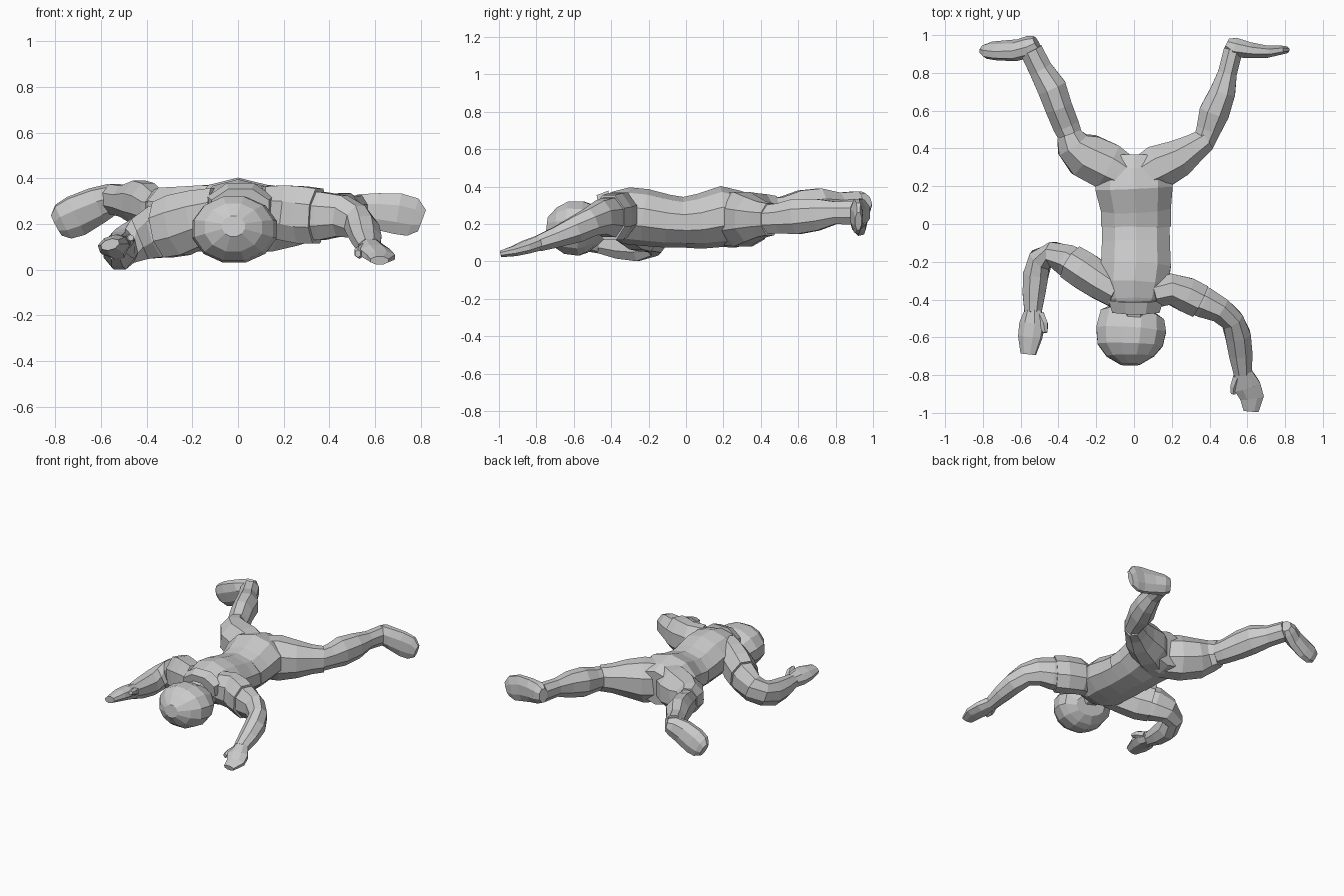
import bpy, bmesh, math
from mathutils import Vector


def loft(name, rings, sides=8, roll=0.0):
    """Faceted tube. Each ring: (x, y, z, width, height), square to the path."""
    pts = [Vector(r[:3]) for r in rings]
    n = len(rings)
    k = 1 / math.cos(math.pi / sides)
    bm = bmesh.new()
    loops = []
    for i, r in enumerate(rings):
        d = Vector((0, 0, 0))
        if i > 0:
            d += (pts[i] - pts[i - 1]).normalized()
        if i < n - 1:
            d += (pts[i + 1] - pts[i]).normalized()
        d.normalize()
        side = d.cross(Vector((0, 0, 1))).normalized()
        up = side.cross(d)
        c, s = math.cos(roll), math.sin(roll)
        side, up = side * c + up * s, up * c - side * s
        angles = [2 * math.pi * (j + 0.5) / sides for j in range(sides)]
        loops.append([bm.verts.new(pts[i] + side * (r[3] / 2 * k * math.cos(a))
                                   + up * (r[4] / 2 * k * math.sin(a))) for a in angles])
    for a, b in zip(loops, loops[1:]):
        for j in range(sides):
            j2 = (j + 1) % sides
            bm.faces.new((a[j], a[j2], b[j2], b[j]))
    bm.faces.new(loops[0])
    bm.faces.new(loops[-1])
    bmesh.ops.recalc_face_normals(bm, faces=bm.faces)
    me = bpy.data.meshes.new(name)
    bm.to_mesh(me)
    bm.free()
    ob = bpy.data.objects.new(name, me)
    bpy.context.collection.objects.link(ob)
    return ob


# shirt and shorts, lying face down
loft("shirt", [
    (0, -0.46, 0.27, 0.20, 0.16), (0, -0.41, 0.26, 0.31, 0.22),
    (0, -0.32, 0.245, 0.36, 0.29), (0.01, -0.22, 0.235, 0.37, 0.29),
    (0.01, -0.10, 0.215, 0.36, 0.27), (0.01, 0.03, 0.205, 0.355, 0.25)], 10)
loft("shorts_waist", [
    (0.01, -0.01, 0.207, 0.37, 0.26), (0.01, 0.08, 0.215, 0.37, 0.28),
    (0, 0.19, 0.24, 0.41, 0.31), (0, 0.28, 0.225, 0.40, 0.29),
    (0, 0.36, 0.22, 0.26, 0.24)], 10)

# head, neck and collar
loft("neck", [(0, -0.38, 0.25, 0.17, 0.16), (0, -0.54, 0.2, 0.16, 0.16)])
loft("collar", [(0.01, -0.40, 0.28, 0.29, 0.2), (0.01, -0.465, 0.27, 0.25, 0.17)])
loft("head", [
    (0.0, -0.45, 0.14, 0.2, 0.13), (-0.01, -0.49, 0.165, 0.34, 0.25),
    (-0.015, -0.56, 0.175, 0.37, 0.29), (-0.02, -0.64, 0.18, 0.345, 0.28),
    (-0.02, -0.70, 0.185, 0.25, 0.21), (-0.02, -0.745, 0.19, 0.10, 0.09)], 12)

# left arm, folded with the elbow out
loft("left_sleeve", [
    (-0.08, -0.365, 0.25, 0.17, 0.22), (-0.17, -0.31, 0.225, 0.19, 0.25),
    (-0.26, -0.25, 0.195, 0.2, 0.27), (-0.33, -0.205, 0.175, 0.19, 0.25)])
loft("left_arm", [
    (-0.22, -0.27, 0.2, 0.17, 0.23), (-0.35, -0.195, 0.165, 0.17, 0.23),
    (-0.43, -0.16, 0.135, 0.13, 0.19), (-0.495, -0.19, 0.105, 0.13, 0.16),
    (-0.52, -0.27, 0.083, 0.135, 0.165), (-0.53, -0.37, 0.085, 0.12, 0.14),
    (-0.535, -0.47, 0.095, 0.09, 0.10)])
loft("left_hand", [
    (-0.53, -0.46, 0.095, 0.09, 0.1), (-0.54, -0.53, 0.105, 0.13, 0.09),
    (-0.55, -0.6, 0.11, 0.125, 0.075), (-0.56, -0.69, 0.11, 0.08, 0.045)], 8, -0.3)
loft("left_thumb", [
    (-0.5, -0.48, 0.11, 0.05, 0.05), (-0.478, -0.53, 0.13, 0.045, 0.045),
    (-0.47, -0.575, 0.14, 0.025, 0.025)], 6)

# right arm, reaching forward
loft("right_sleeve", [
    (0.1, -0.37, 0.26, 0.15, 0.21), (0.19, -0.345, 0.25, 0.165, 0.24),
    (0.28, -0.375, 0.24, 0.185, 0.25), (0.35, -0.41, 0.235, 0.18, 0.24)])
loft("right_arm", [
    (0.24, -0.36, 0.24, 0.15, 0.21), (0.37, -0.415, 0.235, 0.165, 0.21),
    (0.455, -0.455, 0.235, 0.135, 0.18), (0.52, -0.51, 0.21, 0.12, 0.15),
    (0.55, -0.59, 0.17, 0.135, 0.14), (0.565, -0.69, 0.13, 0.125, 0.11),
    (0.575, -0.79, 0.095, 0.095, 0.085)])
loft("right_hand", [
    (0.575, -0.78, 0.1, 0.09, 0.08), (0.6, -0.86, 0.075, 0.14, 0.07),
    (0.625, -0.92, 0.055, 0.125, 0.055), (0.62, -0.99, 0.04, 0.08, 0.035)])
loft("right_thumb", [
    (0.55, -0.81, 0.09, 0.05, 0.05), (0.53, -0.86, 0.075, 0.04, 0.05),
    (0.525, -0.9, 0.07, 0.025, 0.03)], 6)

# thighs, with the short legs flaring out before the knee
loft("left_thigh", [
    (-0.02, 0.24, 0.225, 0.2, 0.28), (-0.14, 0.305, 0.225, 0.25, 0.29),
    (-0.26, 0.365, 0.24, 0.24, 0.25), (-0.325, 0.42, 0.26, 0.18, 0.20),
    (-0.345, 0.475, 0.26, 0.13, 0.18)])
loft("right_thigh", [
    (0.02, 0.24, 0.225, 0.2, 0.28), (0.13, 0.30, 0.225, 0.24, 0.29),
    (0.24, 0.35, 0.225, 0.20, 0.24), (0.32, 0.405, 0.225, 0.15, 0.19),
    (0.385, 0.45, 0.225, 0.12, 0.17)])

# lower legs
loft("left_calf", [
    (-0.325, 0.44, 0.26, 0.12, 0.15), (-0.36, 0.52, 0.265, 0.14, 0.16),
    (-0.40, 0.62, 0.285, 0.145, 0.19), (-0.435, 0.72, 0.295, 0.155, 0.19),
    (-0.495, 0.82, 0.3, 0.125, 0.135), (-0.545, 0.92, 0.31, 0.12, 0.13)])
loft("right_calf", [
    (0.365, 0.42, 0.225, 0.11, 0.15), (0.395, 0.5, 0.23, 0.13, 0.16),
    (0.425, 0.59, 0.24, 0.16, 0.19), (0.47, 0.7, 0.25, 0.135, 0.17),
    (0.495, 0.8, 0.26, 0.1, 0.12), (0.525, 0.92, 0.26, 0.10, 0.13)])

# feet, turned out with the soles facing back
loft("left_foot", [
    (-0.515, 0.96, 0.32, 0.07, 0.09), (-0.55, 0.94, 0.31, 0.105, 0.13),
    (-0.62, 0.92, 0.28, 0.10, 0.16), (-0.71, 0.918, 0.235, 0.09, 0.18),
    (-0.765, 0.92, 0.21, 0.08, 0.16), (-0.795, 0.925, 0.195, 0.05, 0.10)], 8, 0.25)
loft("right_foot", [
    (0.49, 0.955, 0.26, 0.06, 0.10), (0.53, 0.935, 0.26, 0.105, 0.14),
    (0.61, 0.92, 0.255, 0.085, 0.16), (0.7, 0.912, 0.245, 0.065, 0.18),
    (0.765, 0.92, 0.23, 0.05, 0.17), (0.805, 0.922, 0.215, 0.035, 0.10)])
